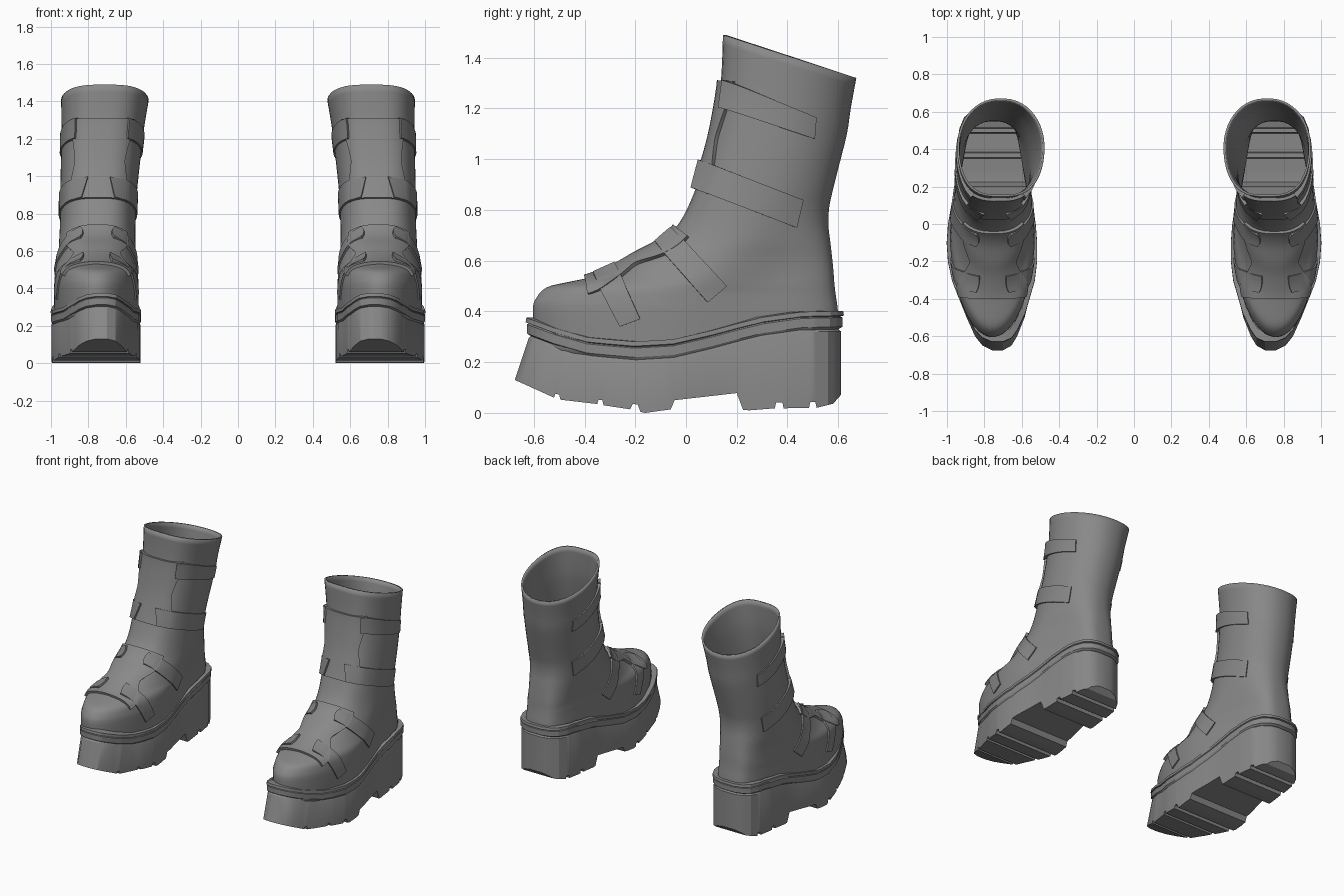
import bpy, bmesh, math
from mathutils import Vector

if "Cube" in bpy.data.objects:
    bpy.data.objects.remove(bpy.data.objects["Cube"])

leather = bpy.data.materials.new("grey leather")
leather.diffuse_color = (0.25, 0.25, 0.25, 1)
leather.use_nodes = True
leather.node_tree.nodes["Principled BSDF"].inputs["Base Color"].default_value = leather.diffuse_color


def make(name, verts, faces, thickness=0, angle=35):
    me = bpy.data.meshes.new(name)
    me.from_pydata([tuple(v) for v in verts], [], faces)
    bm = bmesh.new()
    bm.from_mesh(me)
    bmesh.ops.recalc_face_normals(bm, faces=bm.faces)
    bm.to_mesh(me)
    bm.free()
    ob = bpy.data.objects.new(name, me)
    bpy.context.collection.objects.link(ob)
    me.materials.append(leather)
    bpy.ops.object.select_all(action='DESELECT')
    ob.select_set(True)
    bpy.context.view_layer.objects.active = ob
    bpy.ops.object.shade_smooth_by_angle(angle=math.radians(angle))
    if thickness:
        mod = ob.modifiers.new("thickness", 'SOLIDIFY')
        mod.thickness, mod.offset = thickness, -1
    ob.modifiers.new("pair", 'MIRROR')      # second boot
    return ob


def lerp_table(table, y):
    for a, b in zip(table, table[1:]):
        if y <= b[0]:
            t = max(0, (y - a[0]) / (b[0] - a[0]))
            return [p + (q - p) * t for p, q in zip(a, b)][1:]
    return list(table[-1][1:])


def smooth(a, b, t):
    t = min(1, max(0, (t - a) / (b - a)))
    return t * t * (3 - 2 * t)


# Upper: slanted sections as front y, front z, back y, back z, half width, centre x
SECTIONS = [
    (-.59, .22, .595, .24, .228, .757), (-.605, .40, .600, .38, .230, .757),
    (-.59, .455, .598, .42, .228, .757), (-.55, .495, .592, .46, .225, .757),
    (-.47, .515, .588, .49, .222, .757), (-.38, .535, .585, .52, .217, .757),
    (-.28, .575, .582, .56, .212, .755), (-.20, .62, .577, .61, .208, .753),
    (-.10, .675, .570, .67, .205, .752), (-.03, .745, .562, .74, .203, .750),
    (.02, .84, .565, .81, .203, .748), (.06, .95, .580, .88, .205, .745),
    (.10, 1.09, .605, .98, .210, .738), (.13, 1.25, .635, 1.10, .216, .728),
    (.14, 1.35, .650, 1.20, .222, .722), (.145, 1.49, .672, 1.32, .234, .712)]
LAST = len(SECTIONS) - 1


def section(v):
    v = min(LAST, max(0, v))
    i = min(int(v), LAST - 1)
    t = v - i
    p = [SECTIONS[min(LAST, max(0, i + k))] for k in (-1, 0, 1, 2)]
    return [b + .5 * t * (c - a + t * (2 * a - 5 * b + 4 * c - d + t * (3 * (b - c) + d - a)))
            for a, b, c, d in zip(*p)]


def surface(v, th):
    fy, fz, by, bz, w, cx = section(v)
    s = (1 - math.cos(th)) / 2
    m = smooth(5, 11, v)
    power = 1 - .35 * m if s < .5 else .5 + .4 * m
    taper = 1 - .18 * smooth(.4, .8, s) * (1 - m)
    sn = math.sin(th)
    x = cx + w * taper * math.copysign(abs(sn) ** power, sn)
    return Vector((x, fy + (by - fy) * s, fz + (bz - fz) * s))


def on_upper(y, z, side, lift):
    """Point of the upper seen at (y, z) on one side, raised by lift."""
    lo, hi = 0, LAST
    for _ in range(30):
        v = (lo + hi) / 2
        fy, fz, by, bz = section(v)[:4]
        if (by - fy) * (z - fz) - (bz - fz) * (y - fy) > 0:
            lo = v
        else:
            hi = v
    s = ((y - fy) * (by - fy) + (z - fz) * (bz - fz)) / ((by - fy) ** 2 + (bz - fz) ** 2)
    th = side * math.acos(1 - 2 * min(.997, max(.0004, s)))
    v = min(LAST - .02, max(.02, v))
    n = (surface(v, th + .01) - surface(v, th - .01)).cross(surface(v + .02, th) - surface(v - .02, th))
    return surface(v, th) + n.normalized() * lift


N, ROWS = 48, 45
verts = [surface(LAST * r / ROWS, 2 * math.pi * (k + .5) / N - math.pi)
         for r in range(ROWS + 1) for k in range(N)]
faces = [(r * N + k, r * N + (k + 1) % N, (r + 1) * N + (k + 1) % N, (r + 1) * N + k)
         for r in range(ROWS) for k in range(N)]
make("boot_upper", verts, faces, .012, 50)


def patch(name, point, nu, nv):
    """Raised panel: point(u, v, sink) over a grid, with a skirt round the border."""
    verts = [point(i / nu, j / nv, False) for i in range(nu + 1) for j in range(nv + 1)]
    idx = lambda i, j: i * (nv + 1) + j
    faces = [(idx(i, j), idx(i + 1, j), idx(i + 1, j + 1), idx(i, j + 1))
             for i in range(nu) for j in range(nv)]
    rim = ([(i, 0) for i in range(nu)] + [(nu, j) for j in range(nv)]
           + [(i, nv) for i in range(nu, 0, -1)] + [(0, j) for j in range(nv, 0, -1)])
    base = len(verts)
    verts += [point(i / nu, j / nv, True) for i, j in rim]
    for k, a in enumerate(rim):
        n = (k + 1) % len(rim)
        faces.append((idx(*a), idx(*rim[n]), base + n, base + k))
    make(name, verts, faces)


# Straps: side corners (y, z) as front top, back top, back bottom, front bottom
STRAPS = {
    "top_strap": ((.165, 1.31), (.512, 1.165), (.505, 1.08), (.15, 1.20)),
    "ankle_strap": ((.075, .99), (.46, .84), (.435, .73), (.045, .88)),
    "instep_strap": ((-.04, .715), (.16, .50), (.085, .435), (-.11, .655)),
    "toe_strap": ((-.27, .57), (-.18, .37), (-.26, .34), (-.36, .53))}
for name, corners in STRAPS.items():
    a, b, c, d = [Vector(p) for p in corners]
    for side, label in ((1, "outer"), (-1, "inner")):
        def strap_point(u, v, sink):
            p = a.lerp(b, u).lerp(d.lerp(c, u), v)
            return on_upper(p.x, p.y, side, -.005 if sink else .008 + .022 * (1 - u) ** 6)
        patch(name + "_" + label, strap_point, 12, 4)


# Front plates with scalloped edges, wide at each strap and narrow between
def plate(name, v0, v1, deep, shallow):
    def plate_point(u, v, sink):
        w = v0 + (v1 - v0) * u
        f, g = section(w - .05), section(w + .05)
        along = Vector((g[0] - f[0], g[1] - f[1])).normalized()
        t = 2 * v - 1
        depth = shallow + (deep - shallow) * abs(math.cos(math.pi * u)) ** 1.5
        y = (f[0] + g[0]) / 2 + along.y * depth * t * t
        z = (f[1] + g[1]) / 2 - along.x * depth * t * t
        return on_upper(y, z, 1 if t >= 0 else -1, -.005 if sink else .016)
    patch(name, plate_point, 24, 16)


plate("shin_plate", 10.4, 13.6, .055, .028)
plate("toe_plate", 4.8, 8.85, .065, .035)

# Platform sole: plan outline as y, inner x, outer x
OUTLINE = [
    (-.675, .70, .76), (-.65, .655, .81), (-.60, .625, .85), (-.50, .585, .895),
    (-.40, .56, .935), (-.30, .535, .968), (-.20, .523, .99), (-.10, .522, .997),
    (0, .53, .99), (.10, .545, .972), (.20, .556, .957), (.40, .565, .945),
    (.50, .58, .93), (.56, .61, .905), (.595, .66, .86), (.61, .71, .81)]
# Tread height along y, with grooves and arch
TREAD = [
    (-.675, .13), (-.52, .06), (-.515, .075), (-.50, .072), (-.495, .052), (-.35, .035),
    (-.345, .052), (-.33, .05), (-.325, .03), (-.22, .014), (-.21, .035), (-.19, .033),
    (-.18, .004), (-.16, 0), (-.06, .014), (-.045, .05), (.20, .078), (.225, .012),
    (.25, .01), (.35, .018), (.355, .04), (.38, .04), (.385, .018), (.485, .02),
    (.49, .042), (.51, .042), (.515, .02), (.58, .036), (.61, .07)]
# Welt height along y
WELT = [(-.675, .375), (-.55, .335), (-.4, .298), (-.2, .281), (-.05, .29), (.1, .325),
        (.2, .352), (.3, .377), (.45, .398), (.61, .402)]
# Layers: drop below the welt (None is the tread) and outward scale
LAYERS = [(0, .93), (0, 1.015), (.018, 1.02), (.022, .995), (.026, 1.012), (.062, 1.012),
          (.072, .985), (.08, 1), (None, 1)]
ys = sorted({p[0] for p in OUTLINE + TREAD + WELT})
ring = [(y, 1) for y in ys] + [(y, 0) for y in reversed(ys)]
verts, faces, n = [], [], len(ys) * 2
for drop, scale in LAYERS:
    for y, side in ring:
        x = lerp_table(OUTLINE, y)[side]
        z, yy = lerp_table(TREAD, y)[0], y
        if drop is not None:
            z = lerp_table(WELT, y)[0] - drop
            yy += .055 * max(0, (-.3 - y) / .375)
        verts.append((.757 + (x - .757) * scale, -.02 + (yy + .02) * scale, z))
for r in range(len(LAYERS) - 1):
    for k in range(n):
        q = (k + 1) % n
        faces.append((r * n + k, r * n + q, r * n + n + q, r * n + n + k))
b = (len(LAYERS) - 1) * n
faces += [(b + k, b + k + 1, b + n - 2 - k, b + n - 1 - k) for k in range(len(ys) - 1)]
make("platform_sole", verts, faces, 0, 28)
